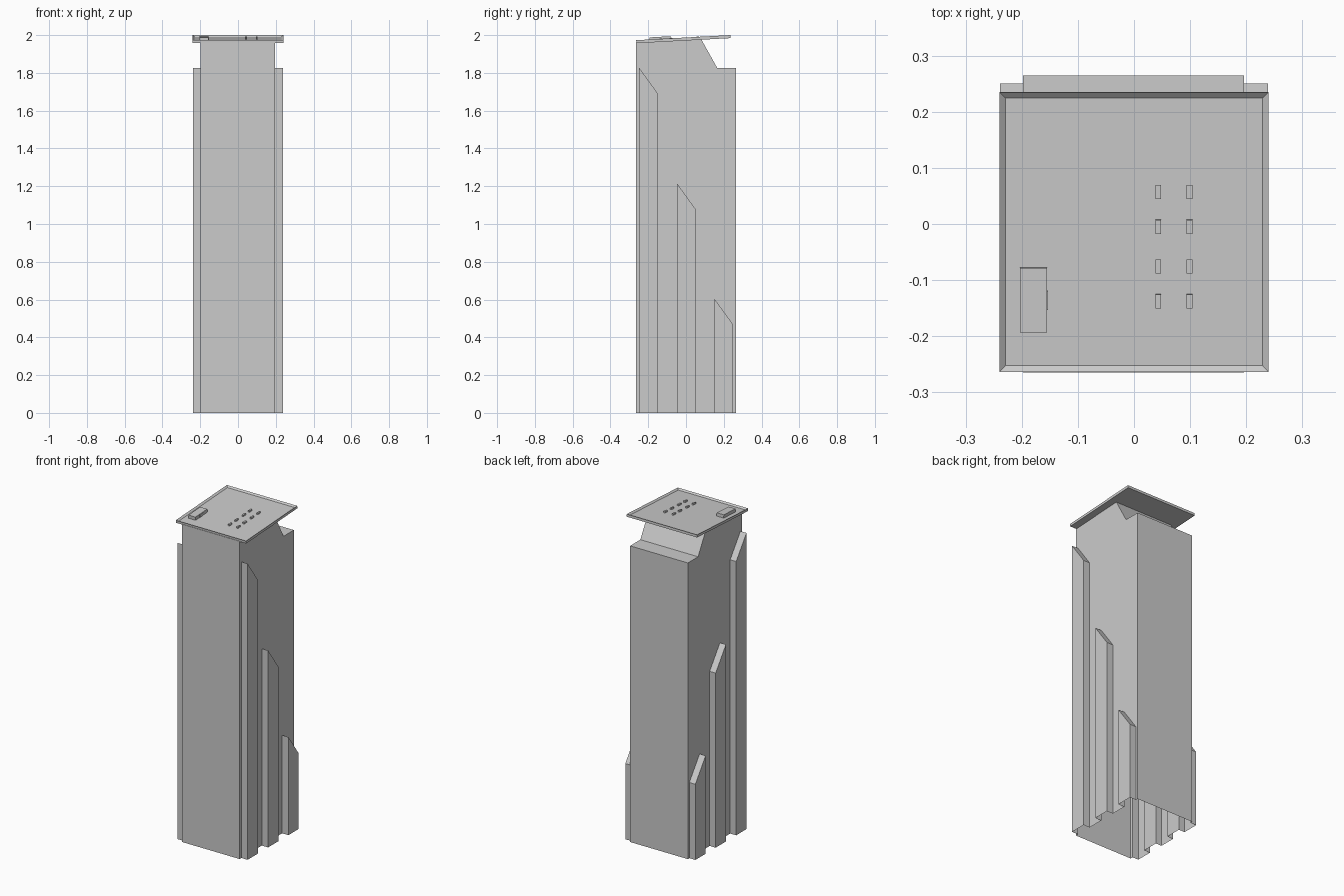
import bpy, bmesh, math
from mathutils import Matrix, Vector

if "Cube" in bpy.data.objects:
    bpy.data.objects.remove(bpy.data.objects["Cube"])

TILT = Matrix.Translation((0, -0.0145, 1.9865)) @ Matrix.Rotation(math.radians(3.1), 4, 'X')
RECESS = 0.009


def to_object(name, bm):
    bmesh.ops.recalc_face_normals(bm, faces=bm.faces)
    mesh = bpy.data.meshes.new(name)
    bm.to_mesh(mesh)
    bm.free()
    obj = bpy.data.objects.new(name, mesh)
    bpy.context.collection.objects.link(obj)
    return obj


def prism(name, profile, x0, x1):
    """Extrude a (y, z) side profile from x0 to x1."""
    bm = bmesh.new()
    face = bm.faces.new([bm.verts.new((x0, y, z)) for y, z in profile])
    ext = bmesh.ops.extrude_face_region(bm, geom=[face])
    verts = [v for v in ext['geom'] if isinstance(v, bmesh.types.BMVert)]
    bmesh.ops.translate(bm, verts=verts, vec=(x1 - x0, 0, 0))
    return to_object(name, bm)


def roof_box(name, x0, x1, y0, y1, z0, z1):
    """Box lying on the tilted roof; y in world terms, z relative to the rim."""
    bm = bmesh.new()
    y0, y1 = y0 + 0.0145, y1 + 0.0145
    mid = Vector((x0 + x1, y0 + y1, z0 + z1)) / 2
    size = Matrix.Diagonal((x1 - x0, y1 - y0, z1 - z0, 1))
    bmesh.ops.create_cube(bm, size=1, matrix=Matrix.Translation(mid) @ size)
    obj = to_object(name, bm)
    obj.matrix_world = TILT
    return obj


# Tower body with a sloped notch at the upper back
body = prism("tower_body", [(-0.265, 0), (0.265, 0), (0.265, 1.827), (0.165, 1.827),
                            (0.08, 1.979), (-0.265, 1.960)], -0.198, 0.196)

# Stepped side fins, merged into the body shell
for y, top in ((-0.248, 1.827), (-0.048, 1.215), (0.15, 0.605)):
    profile = [(y, 0), (y + 0.1, 0), (y + 0.1, top - 0.138), (y, top)]
    for side in (-1, 1):
        fin = prism("side_fin", profile, side * 0.15, side * 0.239)
        fin.hide_render = True
        mod = body.modifiers.new("fin", 'BOOLEAN')
        mod.operation, mod.solver, mod.object = 'UNION', 'EXACT', fin

# Bake the union, then open the bottom so the shell is hollow
depsgraph = bpy.context.evaluated_depsgraph_get()
bm = bmesh.new()
bm.from_object(body, depsgraph)
body.modifiers.clear()
floor = [f for f in bm.faces if max(v.co.z for v in f.verts) < 0.001]
bmesh.ops.delete(bm, geom=floor, context='FACES')
bm.to_mesh(body.data)
bm.free()
for obj in [o for o in bpy.data.objects if o.name.startswith("side_fin")]:
    bpy.data.objects.remove(obj)

# Tilted roof plate with a raised rim
roof = roof_box("roof_plate", -0.24, 0.24, -0.264, 0.235, -0.016, 0)
bm = bmesh.new()
bm.from_mesh(roof.data)
panel = max(bm.faces, key=lambda f: f.calc_center_median().z)
bmesh.ops.inset_region(bm, faces=[panel], thickness=0.015)
bmesh.ops.translate(bm, verts=panel.verts, vec=(0, 0, -RECESS))
bm.to_mesh(roof.data)
bm.free()

# Roof hatch box with a thin side door
roof_box("roof_box", -0.203, -0.155, -0.193, -0.078, -RECESS, 0.011)
roof_box("roof_box_door", -0.156, -0.1535, -0.153, -0.119, -RECESS, 0.007)

# Two columns of small vents
for x in (0.043, 0.099):
    for y in (0.057, -0.005, -0.076, -0.138):
        roof_box("roof_vent", x - 0.005, x + 0.005, y - 0.0125, y + 0.0125, -RECESS, 0.001)
